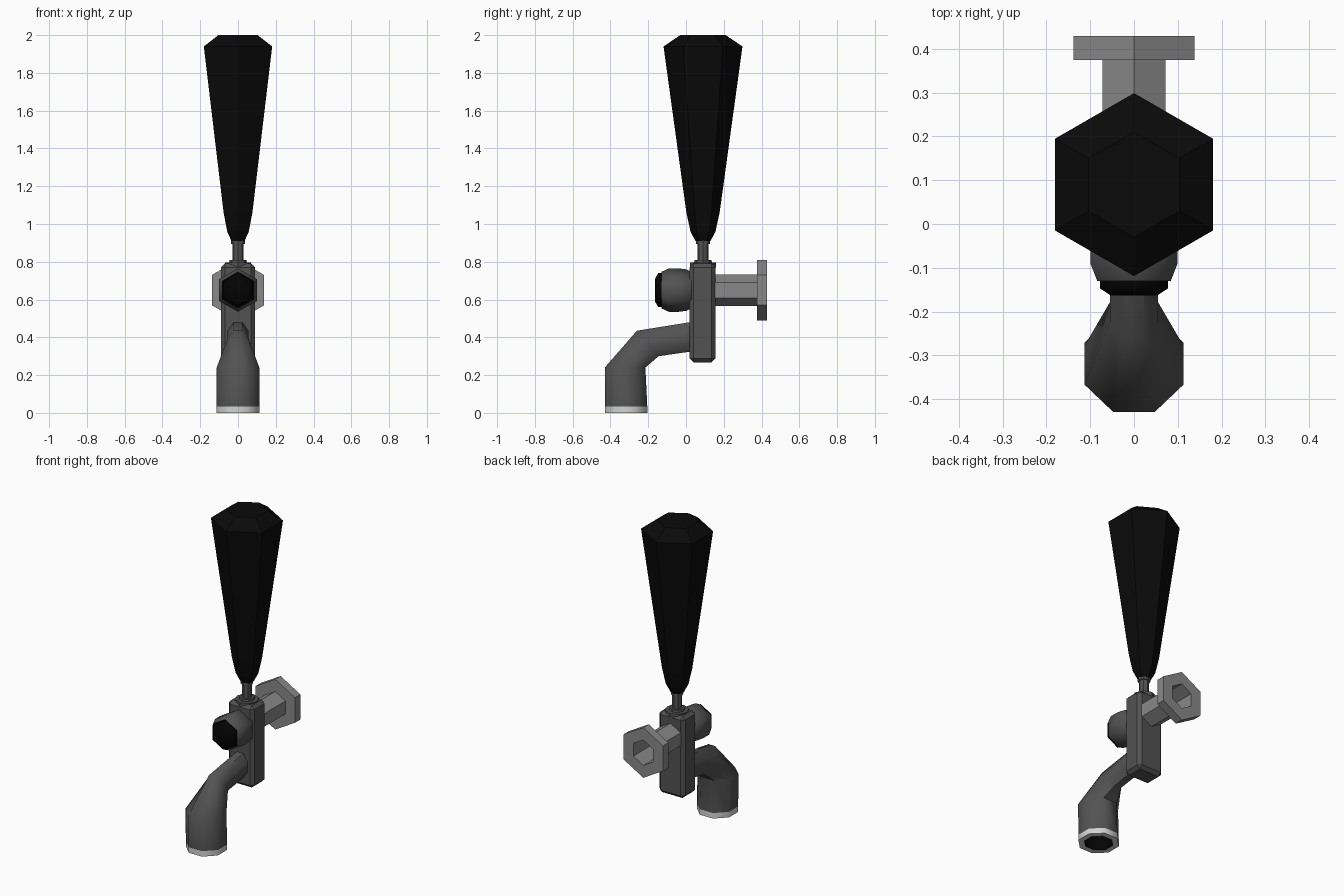
import bpy, bmesh, math
from mathutils import Vector

if "Cube" in bpy.data.objects:
    bpy.data.objects.remove(bpy.data.objects["Cube"])


def material(name, v):
    m = bpy.data.materials.new(name)
    m.diffuse_color = (v, v, v, 1)
    m.use_nodes = True
    m.node_tree.nodes["Principled BSDF"].inputs["Base Color"].default_value = m.diffuse_color
    return m


BLACK = material("handle black", 0.003)
CAP = material("cap black", 0.001)
STEEL = material("dark steel", 0.085)
LIGHT = material("light steel", 0.25)
RIM = material("pale rim", 0.65)


def finish(name, bm, mats, smooth=None):
    bmesh.ops.recalc_face_normals(bm, faces=bm.faces)
    me = bpy.data.meshes.new(name)
    bm.to_mesh(me)
    bm.free()
    for m in mats:
        me.materials.append(m)
    ob = bpy.data.objects.new(name, me)
    bpy.context.collection.objects.link(ob)
    if smooth:
        bpy.ops.object.select_all(action='DESELECT')
        bpy.context.view_layer.objects.active = ob
        ob.select_set(True)
        bpy.ops.object.shade_smooth_by_angle(angle=math.radians(smooth))
    return ob


def ring(c, u, v, n, phase):
    """n-sided section spanned by the vectors u and v."""
    c, u, v = Vector(c), Vector(u), Vector(v)
    return [c + u * math.cos(a) + v * math.sin(a)
            for a in (phase + 2 * math.pi * i / n for i in range(n))]


def loft(name, rings, mats, bands=None, smooth=None):
    """Skin the sections; bands gives a material index for each strip."""
    bm = bmesh.new()
    rows = [[bm.verts.new(p) for p in r] for r in rings]
    n = len(rows[0])
    for k, (a, b) in enumerate(zip(rows, rows[1:])):
        for i in range(n):
            j = (i + 1) % n
            f = bm.faces.new((a[i], a[j], b[j], b[i]))
            f.material_index = bands[k] if bands else 0
    bm.faces.new(rows[0]).material_index = bands[0] if bands else 0
    bm.faces.new(rows[-1]).material_index = bands[-1] if bands else 0
    return finish(name, bm, mats, smooth)


def upright(profile, n=6, y=0.09):
    return [ring((0, y, z), (r, 0, 0), (0, r, 0), n, math.pi / 2) for z, r in profile]


def lengthwise(profile, z=0.65):
    return [ring((0, y, z), (r, 0, 0), (0, 0, r), 6, math.pi / 2) for y, r in profile]


# Tapered hexagonal pull handle
loft("handle", upright([(0.91, 0.04), (0.96, 0.066), (1.06, 0.088),
                        (1.94, 0.209), (2.0, 0.12)]), [BLACK])

# Stem with collars
loft("stem", upright([(0.77, 0.07), (0.797, 0.07), (0.797, 0.047), (0.81, 0.045),
                      (0.81, 0.03), (0.895, 0.03), (0.895, 0.037), (0.912, 0.037)], 8),
     [STEEL])

# Chamfered valve body
bm = bmesh.new()
bmesh.ops.create_cube(bm, size=1)
for v in bm.verts:
    v.co = Vector((v.co.x * 0.18, v.co.y * 0.137 + 0.0875, v.co.z * 0.522 + 0.529))
bmesh.ops.bevel(bm, geom=list(bm.edges), offset=0.02, segments=1, affect='EDGES')
finish("valve_body", bm, [STEEL])

# Front knob with black cap
loft("front_knob", lengthwise([(0.03, 0.095), (0.0, 0.11), (-0.04, 0.115), (-0.09, 0.115),
                               (-0.13, 0.097), (-0.13, 0.09), (-0.147, 0.09), (-0.163, 0.062)]),
     [STEEL, CAP], [0, 0, 0, 0, 1, 1, 1], 65)

# Rear pipe and wall flange, hollow from the back
loft("rear_pipe_flange", lengthwise([(0.14, 0.083), (0.375, 0.083), (0.375, 0.16),
                                     (0.43, 0.16), (0.43, 0.081), (0.165, 0.081)]), [LIGHT])

# Curved spout: each section runs from an outer point to an inner point in the yz plane
E = math.pi / 8
K = 1 / math.cos(E)


def section(outer, inner, half_width):
    o, i = Vector((0, *outer)), Vector((0, *inner))
    return ring((o + i) / 2, (half_width * K, 0, 0), (o - i) / 2 * K, 8, E)


loft("spout", [section((-0.395, 0.12), (-0.24, 0.12), 0.08),
               section((-0.395, 0), (-0.24, 0), 0.08),
               section((-0.43, 0), (-0.205, 0), 0.113),
               section((-0.43, 0.035), (-0.205, 0.035), 0.113),
               section((-0.43, 0.24), (-0.215, 0.24), 0.113),
               section((-0.26, 0.435), (-0.145, 0.30), 0.055),
               section((0.04, 0.483), (0.04, 0.327), 0.055)],
     [STEEL, RIM, CAP], [2, 1, 1, 0, 0, 0], 50)
